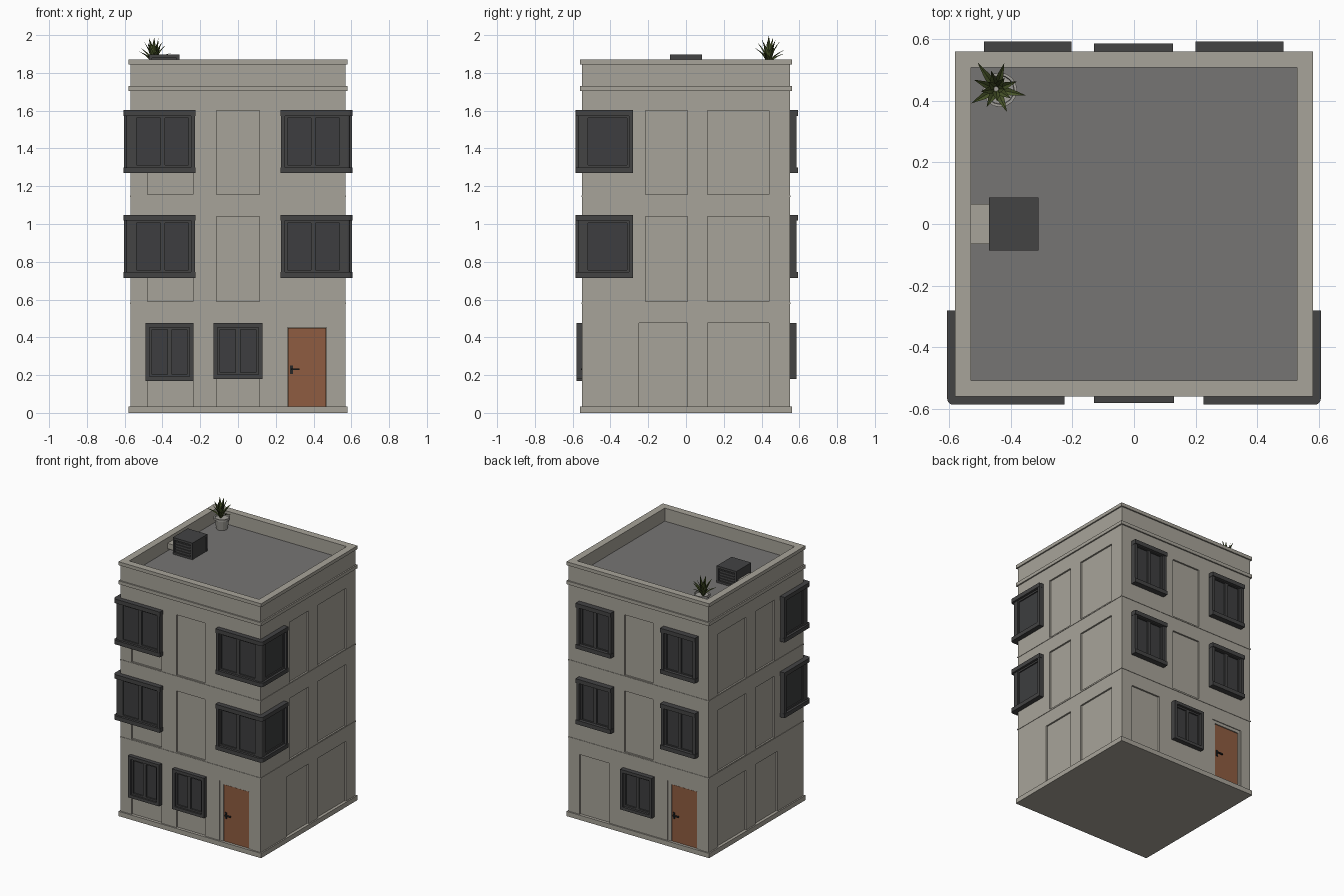
import bpy, bmesh, math, random
from mathutils import Vector

if "Cube" in bpy.data.objects:
    bpy.data.objects.remove(bpy.data.objects["Cube"])

random.seed(4)
WX, WY = 0.57, 0.55          # half sizes of the wall body
ROOF = 1.77


def mat(name, rgb):
    m = bpy.data.materials.new(name)
    m.diffuse_color = (*rgb, 1)
    m.use_nodes = True
    m.node_tree.nodes["Principled BSDF"].inputs["Base Color"].default_value = m.diffuse_color
    return m


M = {
    "wall": mat("wall plaster", (0.39, 0.37, 0.32)),
    "roof": mat("roof grey", (0.183, 0.178, 0.175)),
    "dark": mat("dark frame", (0.056, 0.056, 0.057)),
    "glass": mat("dark glass", (0.047, 0.048, 0.050)),
    "door": mat("door brown", (0.275, 0.108, 0.052)),
    "leaf": mat("leaf green", (0.065, 0.09, 0.022)),
    "metal": mat("handle black", (0.02, 0.02, 0.02)),
    "pot": mat("pot grey", (0.36, 0.35, 0.32)),
}
parts = {}


def part(name, m):
    if name not in parts:
        parts[name] = (bmesh.new(), M[m])
    return parts[name][0]


def prism(bm, pts, z0, z1):
    lo = [bm.verts.new((x, y, z0)) for x, y in pts]
    hi = [bm.verts.new((x, y, z1)) for x, y in pts]
    bm.faces.new(lo[::-1])
    bm.faces.new(hi)
    n = len(pts)
    for i in range(n):
        j = (i + 1) % n
        bm.faces.new((lo[i], lo[j], hi[j], hi[i]))


def box(bm, x0, x1, y0, y1, z0, z1):
    prism(bm, [(x0, y0), (x1, y0), (x1, y1), (x0, y1)], z0, z1)


def on(side, bm, u0, u1, d0, d1, z0, z1):
    """Box on a wall: u runs along the wall, d goes outward from it."""
    if side == "front":
        box(bm, u0, u1, -WY - d1, -WY - d0, z0, z1)
    elif side == "back":
        box(bm, u0, u1, WY + d0, WY + d1, z0, z1)
    elif side == "right":
        box(bm, WX + d0, WX + d1, u0, u1, z0, z1)
    else:
        box(bm, -WX - d1, -WX - d0, u0, u1, z0, z1)


def frame(side, bm, u0, u1, z0, z1, t, d0, d1):
    on(side, bm, u0, u0 + t, d0, d1, z0, z1)
    on(side, bm, u1 - t, u1, d0, d1, z0, z1)
    on(side, bm, u0 + t, u1 - t, d0, d1, z0, z0 + t)
    on(side, bm, u0 + t, u1 - t, d0, d1, z1 - t, z1)


def ring(bm, ox, oy, ix, iy, z0, z1):
    box(bm, -ox, ox, -oy, -iy, z0, z1)
    box(bm, -ox, ox, iy, oy, z0, z1)
    box(bm, -ox, -ix, -iy, iy, z0, z1)
    box(bm, ix, ox, -iy, iy, z0, z1)


def corner(bm, s, off, ux, uy, z0, z1, r=0.02):
    """L-shaped slab wrapping the front corner on side s, rounded outside."""
    ox, oy = WX + off, -WY - off
    pts = [(ux, oy)]
    for k in range(5):
        a = -math.pi / 2 + k * math.pi / 8
        pts.append((ox - r + r * math.cos(a), oy + r + r * math.sin(a)))
    pts += [(ox, uy), (WX - 0.005, uy), (WX - 0.005, 0.005 - WY), (ux, 0.005 - WY)]
    prism(bm, [(s * x, y) for x, y in pts], z0, z1)


def window(side, u0, u1, z0, z1, d=0.035):
    fr, gl = part("window_frames", "dark"), part("window_glass", "glass")
    on(side, gl, u0 + .01, u1 - .01, -0.02, 0.008, z0 + .01, z1 - .01)
    frame(side, fr, u0, u1, z0, z1, 0.022, -0.02, d)
    mid = (u0 + u1) / 2
    for a, b in ((u0 + .022, mid), (mid, u1 - .022)):
        frame(side, fr, a, b, z0 + .022, z1 - .022, 0.012, 0, 0.018)


# Wall body with recessed panels and door openings cut out
box(part("walls", "wall"), -WX, WX, -WY, WY, 0, ROOF)
cut = part("panel_cutter", "wall")
storeys = [(0.035, 0.475), (0.59, 1.04), (1.155, 1.60)]
for i, (z0, z1) in enumerate(storeys):
    D = -0.012
    on("front", cut, -0.48, -0.237, D, 0.05, z0, z1)
    on("front", cut, -0.115, 0.115, D, 0.05, z0, z1)
    if i:
        on("back", cut, -0.115, 0.115, D, 0.05, z0, z1)
    else:
        on("back", cut, 0.237, 0.48, D, 0.05, z0, z1)
    for s in ("left", "right"):
        on(s, cut, -0.25 if i == 0 else -0.215, 0.007, D, 0.05, z0, z1)
        on(s, cut, 0.115, 0.44, D, 0.05, z0, z1)
on("front", cut, 0.235, 0.487, -0.025, 0.05, 0.035, 0.475)
on("back", cut, -0.487, -0.235, -0.025, 0.05, 0.035, 0.475)

# Plinth, storey lines, cornice and parapet
trim = part("trim", "wall")
ring(trim, 0.58, 0.56, 0.54, 0.52, 0, 0.035)
for z in (0.58, 1.147):
    ring(trim, WX + .003, WY + .003, 0.55, 0.53, z - 0.004, z + 0.004)
ring(trim, 0.58, 0.56, 0.54, 0.52, 1.705, 1.73)
par = part("parapet", "wall")
ring(par, WX, WY, 0.528, 0.508, ROOF, 1.845)
ring(par, 0.58, 0.56, 0.528, 0.508, 1.845, 1.87)
box(part("roof_floor", "roof"), -0.528, 0.528, -0.508, 0.508, ROOF - .01, ROOF + 0.004)

# Flat windows
window("front", -0.49, -0.235, 0.17, 0.475, 0.03)
window("front", -0.13, 0.13, 0.18, 0.475, 0.03)
window("back", -0.13, 0.127, 0.18, 0.475)
upper = [(0.715, 1.048), (1.27, 1.603)]
for z0, z1 in upper:
    for a, b in ((-0.485, -0.205), (0.202, 0.482)):
        window("back", a, b, z0, z1, 0.035)
        fr = part("window_frames", "dark")
        for z in (z0, z1 - 0.03):       # projecting sill and head
            on("back", fr, a - .002, b + .002, 0, 0.042, z, z + 0.03)

# Corner windows
fr, gl = part("corner_window_frames", "dark"), part("corner_window_glass", "glass")
for z0, z1 in upper:
    for s in (-1, 1):
        for z in (z0, z1 - 0.03):
            corner(fr, s, 0.036, 0.226, -0.28, z, z + 0.03)
        corner(gl, s, 0.010, 0.235, -0.29, z0 + .02, z1 - .02, 0.008)
        corner(fr, s, 0.022, 0.548, -0.528, z0 + .02, z1 - .02, 0.012)
        side = "right" if s > 0 else "left"
        on("front", fr, *sorted((s * 0.228, s * 0.25)), 0, 0.034, z0 + .03, z1 - .03)
        on(side, fr, -0.302, -0.281, 0, 0.034, z0 + .03, z1 - .03)
        for a, b in ((0.25, 0.398), (0.398, 0.55)):
            frame("front", fr, *sorted((s * a, s * b)), z0 + .03, z1 - .03, 0.012, 0, 0.019)
        frame(side, fr, -0.53, -0.30, z0 + .03, z1 - .03, 0.012, 0, 0.019)

# Doors with frames and lever handles
for side, s in (("front", 1), ("back", -1)):
    on(side, part("doors", "door"), *sorted((s * .265, s * .466)), -0.03, -0.010, 0.035, 0.45)
    df = part("door_frames", "wall")
    on(side, df, *sorted((s * .235, s * .262)), -0.03, -0.006, 0.035, 0.475)
    on(side, df, *sorted((s * .469, s * .487)), -0.03, -0.006, 0.035, 0.475)
    on(side, df, *sorted((s * .262, s * .469)), -0.03, -0.006, 0.453, 0.475)
    h = part("door_handles", "metal")
    on(side, h, *sorted((s * .276, s * .290)), -0.012, -0.004, 0.205, 0.25)
    on(side, h, *sorted((s * .280, s * .325)), -0.004, 0.006, 0.226, 0.235)

# Rooftop unit with framed grilles and a wall duct
u = part("roof_unit", "dark")
box(u, -0.468, -0.312, -0.075, 0.075, ROOF, 1.89)
box(u, -0.47, -0.31, -0.086, 0.086, 1.88, 1.897)
for s in (-1, 1):
    y0, y1 = sorted((s * 0.075, s * 0.086))
    box(u, -0.47, -0.31, y0, y1, ROOF, 1.79)
    for x in (-0.47, -0.325):
        box(u, x, x + 0.015, y0, y1, 1.79, 1.88)
    for k in range(4):
        z = 1.80 + k * 0.02
        box(u, -0.455, -0.325, *sorted((s * 0.075, s * 0.080)), z, z + 0.008)
box(part("unit_duct", "wall"), -0.53, -0.468, -0.065, 0.065, 1.79, 1.83)

# Plant pot: lathed profile
CX, CY = -0.435, 0.435
bm = part("plant_pot", "pot")
prof = [(0.038, 1.774), (0.05, 1.845), (0.056, 1.845), (0.056, 1.86), (0.047, 1.86), (0.045, 1.85)]
N = 16
rings = [[bm.verts.new((CX + r * math.cos(2 * math.pi * k / N), CY + r * math.sin(2 * math.pi * k / N), z))
          for k in range(N)] for r, z in prof]
for a, b in zip(rings, rings[1:]):
    for k in range(N):
        bm.faces.new((a[k], a[(k + 1) % N], b[(k + 1) % N], b[k]))
bm.faces.new(rings[0][::-1])
bm.faces.new(rings[-1])

# Blade leaves fanning out of the pot
bm = part("plant_leaves", "leaf")
for k in range(15):
    a = k * 2.4
    t = k / 14                                   # inner to outer leaves
    reach, rise = 0.02 + 0.075 * t, 0.15 - 0.085 * t + random.uniform(-.01, .01)
    out, across = Vector((math.cos(a), math.sin(a), 0)), Vector((-math.sin(a), math.cos(a), 0))
    rows = []
    for i in range(6):
        q = i / 5
        c = Vector((CX - 0.012, CY + 0.003, 1.85)) + out * (0.008 + reach * q ** 1.4)
        c.z += rise * (q - 0.12 * t * q ** 3)
        w = 0.013 * (0.6 + 1.6 * q * (1 - q)) * (1 - q ** 3) + 0.0005
        lift = Vector((0, 0, 0.3 * w)) - out * 0.3 * w
        rows.append([bm.verts.new(p) for p in (c - across * w + lift, c, c + across * w + lift)])
    for p, n in zip(rows, rows[1:]):
        for j in (0, 1):
            bm.faces.new((p[j], p[j + 1], n[j + 1], n[j]))

# Turn every part into an object
obs = {}
for name, (bm, m) in parts.items():
    if name != "plant_leaves":
        bmesh.ops.recalc_face_normals(bm, faces=bm.faces)
    me = bpy.data.meshes.new(name)
    bm.to_mesh(me)
    bm.free()
    me.materials.append(m)
    obs[name] = bpy.data.objects.new(name, me)
    bpy.context.collection.objects.link(obs[name])

# Cut the panels into the walls
mod = obs["walls"].modifiers.new("panels", "BOOLEAN")
mod.operation, mod.solver, mod.object = "DIFFERENCE", "EXACT", obs["panel_cutter"]
bpy.context.view_layer.objects.active = obs["walls"]
bpy.ops.object.modifier_apply(modifier="panels")
bpy.data.objects.remove(obs["panel_cutter"])
